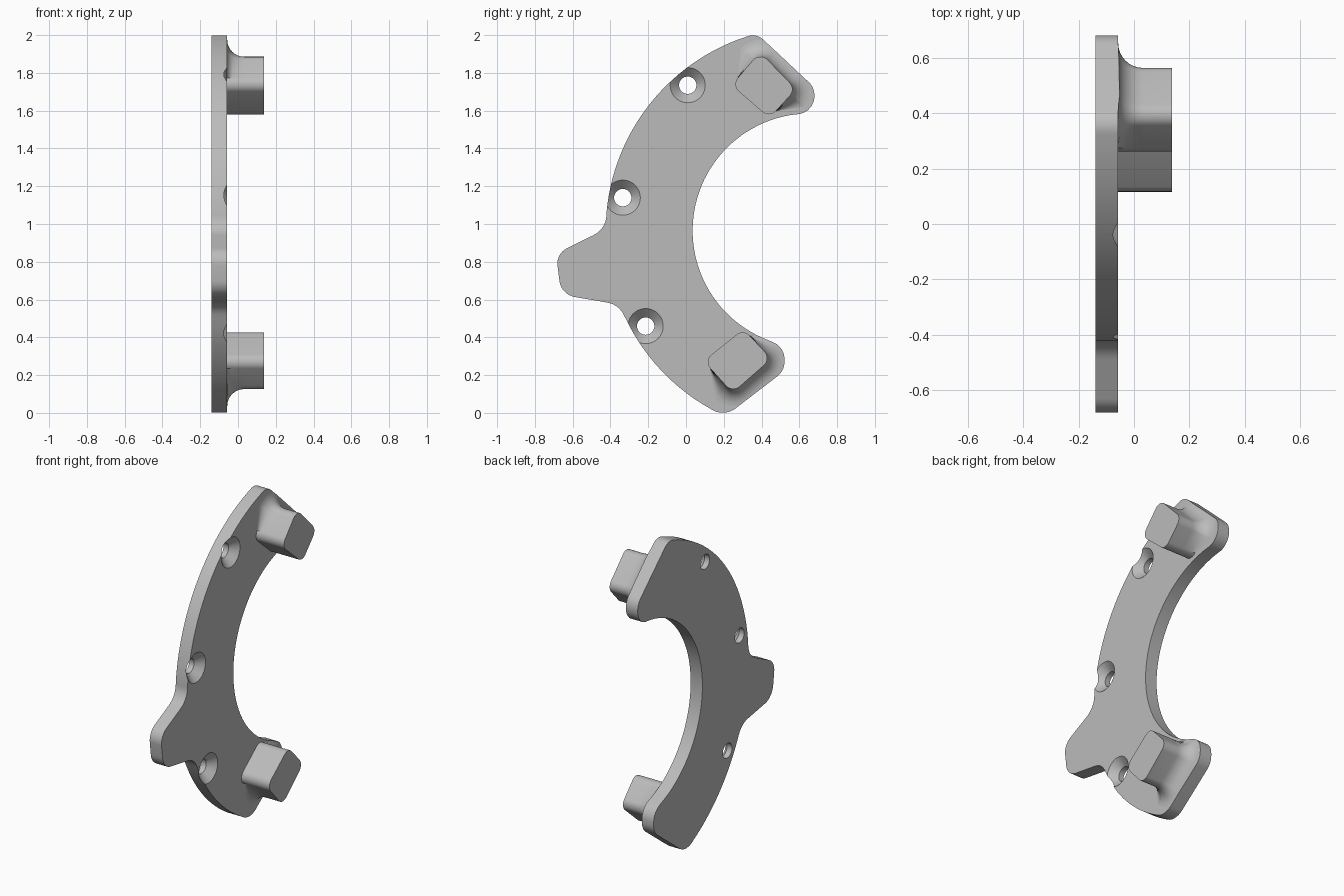
import bpy, bmesh
from math import sin, cos, tan, acos, pi, radians
from mathutils import Vector

if "Cube" in bpy.data.objects:
    bpy.data.objects.remove(bpy.data.objects["Cube"])

BACK, FRONT, TIP = -0.139, -0.057, 0.138   # plate back, plate front, peg tip along x
CENTRE = Vector((0.655, 0.965))            # common centre of the arcs, as (y, z)
R_OUT, R_IN, R_HOLES = 1.08, 0.62, 1.005

grey = bpy.data.materials.new("grey")
grey.use_nodes = True
grey.diffuse_color = (0.5, 0.5, 0.5, 1)
grey.node_tree.nodes["Principled BSDF"].inputs["Base Color"].default_value = (0.5, 0.5, 0.5, 1)


def polar(radius, degrees):
    a = radians(degrees)
    return CENTRE + radius * Vector((cos(a), sin(a)))


def arc(radius, start, end, steps):
    return [(*polar(radius, start + (end - start) * i / steps), 0) for i in range(steps + 1)]


def rounded(corners, steps=7):
    """Closed outline from (y, z, corner radius) points."""
    out = []
    for i, (y, z, r) in enumerate(corners):
        c = Vector((y, z))
        if not r:
            out.append(c)
            continue
        u = (Vector(corners[i - 1][:2]) - c).normalized()
        v = (Vector(corners[(i + 1) % len(corners)][:2]) - c).normalized()
        half = acos(u.dot(v)) / 2
        mid = c + (u + v).normalized() * r / sin(half)
        p, q = c + u * r / tan(half) - mid, c + v * r / tan(half) - mid
        out += [mid + p.lerp(q, k / steps).normalized() * r for k in range(steps + 1)]
    return out


def loft(name, rings):
    """Solid through rings given as (x, outline) pairs."""
    bm = bmesh.new()
    loops = [[bm.verts.new((x, p.x, p.y)) for p in outline] for x, outline in rings]
    for a, b in zip(loops, loops[1:]):
        for i in range(len(a)):
            bm.faces.new((a[i - 1], a[i], b[i], b[i - 1]))
    bm.faces.new(loops[0])
    bm.faces.new(loops[-1])
    bmesh.ops.recalc_face_normals(bm, faces=bm.faces)
    mesh = bpy.data.meshes.new(name)
    bm.to_mesh(mesh)
    bm.free()
    mesh.materials.append(grey)
    obj = bpy.data.objects.new(name, mesh)
    bpy.context.collection.objects.link(obj)
    return obj


def activate(obj):
    bpy.ops.object.select_all(action='DESELECT')
    obj.select_set(True)
    bpy.context.view_layer.objects.active = obj


def boolean(obj, cutter, operation):
    mod = obj.modifiers.new("cut", 'BOOLEAN')
    mod.object, mod.operation, mod.solver = cutter, operation, 'EXACT'
    activate(obj)
    bpy.ops.object.modifier_apply(modifier=mod.name)
    bpy.data.objects.remove(cutter)


# Curved plate with a side tab
outline = rounded(
    arc(R_OUT, 241, 205.5, 14)
    + [(-0.357, 0.574, 0.12), (-0.661, 0.626, 0.098), (-0.688, 0.843, 0.09), (-0.423, 0.974, 0.12)]
    + arc(R_OUT, 175, 108, 28)
    + [(0.374, 2.009, 0.08), (0.68, 1.723, 0.095), (0.68, 1.587, 0.095)]
    + arc(R_IN, 97, 249, 48)
    + [(0.521, 0.349, 0.095), (0.521, 0.222, 0.095), (0.204, -0.021, 0.11)])
plate = loft("plate", [(BACK, outline), (FRONT, outline)])

# Countersunk screw holes
for degrees in (130, 170, 210.2):
    spot = polar(R_HOLES, degrees)

    def circle(r):
        return [spot + r * Vector((cos(k * pi / 20), sin(k * pi / 20))) for k in range(40)]

    cutter = loft("hole_cutter", [(BACK - 0.02, circle(0.046)), (FRONT - 0.047, circle(0.046)),
                                  (FRONT + 0.01, circle(0.103))])
    boolean(plate, cutter, 'DIFFERENCE')


# Pegs with a concave flare toward the plate end
def peg(name, corners, end_dir, flare=0.09, steps=8):
    base = rounded([(y, z, 0.05) for y, z in corners])
    mid = sum((Vector(c) for c in corners), Vector((0, 0))) / 4
    end = Vector(end_dir).normalized()
    n = len(base)
    pushes = []
    for i, p in enumerate(base):
        along = (base[(i + 1) % n] - p).normalized() + (p - base[i - 1]).normalized()
        normal = Vector((-along.y, along.x)).normalized()
        if normal.dot(p - mid) < 0:
            normal = -normal
        weight = min(1, max(0, ((p - mid).dot(end) + 0.02) / 0.07))
        pushes.append(normal * weight)

    def ring(offset):
        return [p + d * offset for p, d in zip(base, pushes)]

    rings = [(FRONT - 0.005, ring(flare))]
    for k in range(steps + 1):
        a = k / steps * pi / 2
        rings.append((FRONT + flare * (1 - cos(a)), ring(flare * (1 - sin(a)))))
    obj = loft(name, rings + [(TIP, base)])
    boolean(obj, loft("trim", [(BACK, outline), (TIP + 0.1, outline)]), 'INTERSECT')
    return obj


upper = peg("upper_peg", [(0.392, 1.910), (0.582, 1.714), (0.442, 1.561), (0.241, 1.735)], (0.68, 0.73))
lower = peg("lower_peg", [(0.304, 0.444), (0.452, 0.286), (0.246, 0.106), (0.093, 0.275)], (0.61, -0.79))

for obj in (plate, upper, lower):
    activate(obj)
    bpy.ops.object.shade_smooth_by_angle(angle=radians(30))
